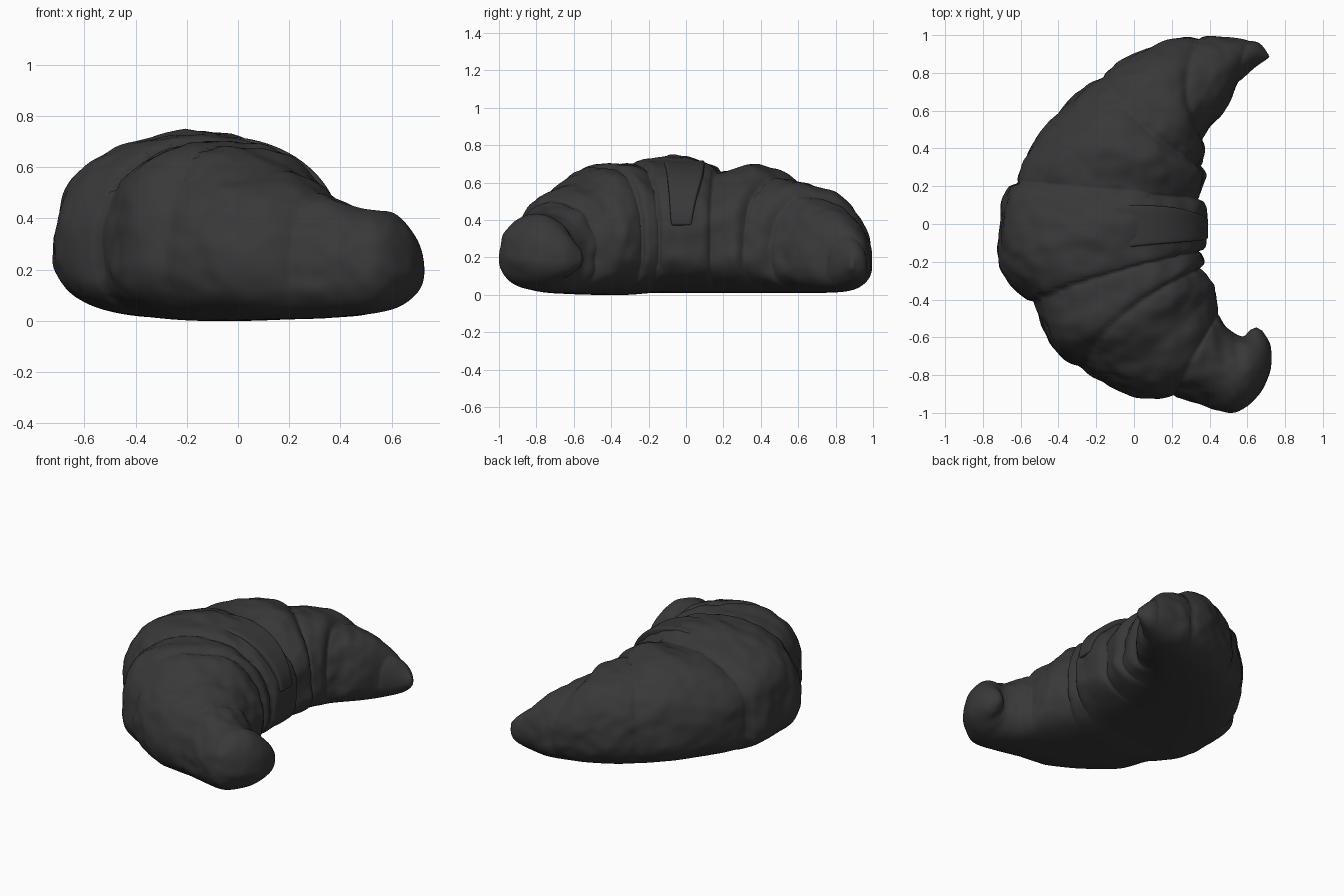
import bpy, bmesh, math
from mathutils import Vector, noise

if "Cube" in bpy.data.objects:
    bpy.data.objects.remove(bpy.data.objects["Cube"])

# Sections along the crescent: outer x, y, inner x, y, bottom z, top z
SECTIONS = [
    (.71, .90, .70, .87, .13, .19), (.65, .965, .63, .82, .07, .255),
    (.50, .985, .55, .73, .03, .365), (.34, .995, .48, .62, .015, .45),
    (.05, .92, .40, .48, .01, .565), (-.20, .775, .36, .37, .01, .62),
    (-.47, .50, .37, .26, .01, .685), (-.65, .22, .36, .14, .01, .68),
    (-.70, -.05, .37, 0, .01, .72), (-.685, -.24, .37, -.12, .01, .705),
    (-.54, -.43, .37, -.21, 0, .70), (-.40, -.68, .40, -.30, 0, .695),
    (-.10, -.865, .42, -.37, .005, .585), (.20, -.925, .46, -.47, .01, .515),
    (.38, -.97, .49, -.54, .02, .465), (.54, -1.0, .53, -.58, .03, .435),
    (.66, -.89, .57, -.60, .05, .41), (.72, -.78, .59, -.595, .08, .36),
    (.725, -.65, .60, -.58, .11, .30), (.68, -.565, .615, -.56, .15, .24)]
# Edges of the rolled dough layers: section number on the inner and outer side
EDGES = [(-1, -1), (1.9, 1.3), (4.4, 3.0), (5.6, 4.9), (7.1, 7.0),
         (9.2, 9.9), (10.2, 11.4), (12.9, 13.0), (20, 20)]
MIDDLE = 4
STEPS, AROUND = 14, 112


def spline(t):
    """Smooth section values at position t."""
    n = len(SECTIONS)
    i = min(int(t), n - 2)
    f = t - i
    a, b, c, d = (SECTIONS[max(0, min(n - 1, k))] for k in range(i - 1, i + 3))
    return [q + .5 * f * (r - p + f * (2*p - 5*q + 4*r - s + f * (3*(q - r) + s - p)))
            for p, q, r, s in zip(a, b, c, d)]


def layer_bulge(t, side):
    """Each layer swells, then drops sharply at the edge facing its tip."""
    cuts = [a + (b - a) * side for a, b in EDGES]
    for k in range(len(cuts) - 1):
        if cuts[k] <= t <= cuts[k + 1]:
            f = (t - cuts[k]) / (cuts[k + 1] - cuts[k])
            if k == MIDDLE:
                return .02 * (1 - abs(2 * f - 1) ** 8)
            if k < MIDDLE:
                f = 1 - f
            return .05 * max(f, 0) ** .4 * (1 - f ** 7) - .03
    return 0


def power(v, e):
    return math.copysign(abs(v) ** e, v)


def surface_point(t, phi):
    ox, oy, ix, iy, zb, zt = spline(t)
    outer, inner = Vector((ox, oy, 0)), Vector((ix, iy, 0))
    mid, half = (outer + inner) / 2, (outer - inner) / 2
    c, s = math.cos(phi), math.sin(phi)
    # full, flat-based sections in the middle, rounder ones at the horns
    full = max(0, 1 - abs((t - 8.5) / 7) ** 2)
    e = 2 / (2 + .9 * full) if s < 0 else 2 / (2 + (.17 + .1 * c) * full)
    u, v = power(c, e), power(s, e)
    zc = zb + .4 * (zt - zb)
    p = mid + half * u
    p.z = zc + v * ((zt - zc) if s > 0 else (zc - zb))
    # layers and lumpy crust fade out under the base and at the tips
    size = min(1, (zt - zb) / .5) * min(1, half.length / .15)
    fade = size * max(0, min(1, 1.15 + 1.3 * s))
    amount = layer_bulge(t, (u + 1) / 2) + .02 * noise.noise(p * 5) + .01 * noise.noise(p * 13)
    p += (half.normalized() * c + Vector((0, 0, s))) * amount * fade
    p.z = max(p.z, 0)
    return p


def finish(bm, name, material):
    bmesh.ops.recalc_face_normals(bm, faces=bm.faces)
    mesh = bpy.data.meshes.new(name)
    bm.to_mesh(mesh)
    bm.free()
    obj = bpy.data.objects.new(name, mesh)
    bpy.context.collection.objects.link(obj)
    mesh.materials.append(material)
    mesh.shade_smooth()
    return obj


crust = bpy.data.materials.new("dark_crust")
crust.diffuse_color = (.04, .04, .04, 1)
crust.use_nodes = True
crust.node_tree.nodes["Principled BSDF"].inputs["Base Color"].default_value = crust.diffuse_color

# Crescent body with rolled layers
bm = bmesh.new()
count = (len(SECTIONS) - 1) * STEPS
rings = [[bm.verts.new(surface_point(r / STEPS, 2 * math.pi * k / AROUND))
          for k in range(AROUND)] for r in range(count + 1)]
for a, b in zip(rings, rings[1:]):
    for k in range(AROUND):
        m = (k + 1) % AROUND
        bm.faces.new((a[k], a[m], b[m], b[k]))
# Rounded tips
for ring, push in ((rings[0], (.012, 0, 0)), (rings[-1], (0, .015, 0))):
    centre = sum((v.co for v in ring), Vector()) / AROUND
    tip = bm.verts.new(centre + Vector(push))
    for k in range(AROUND):
        bm.faces.new((ring[k], ring[(k + 1) % AROUND], tip))
finish(bm, "croissant_body", crust)

# End flap of the dough strip, folded down the inner side: x, z, y from, y to
FLAP = [(-.25, .65, -.15, .10), (-.08, .705, -.13, .10), (.08, .685, -.11, .10),
        (.22, .625, -.10, .09), (.32, .53, -.09, .06), (.365, .44, -.085, .04),
        (.37, .37, -.08, .03)]
bm = bmesh.new()
rows = [[bm.verts.new((x, y0 + (y1 - y0) * j / 4, z)) for j in range(5)]
        for x, z, y0, y1 in FLAP]
for a, b in zip(rows, rows[1:]):
    for j in range(4):
        bm.faces.new((a[j], b[j], b[j + 1], a[j + 1]))
flap = finish(bm, "end_flap", crust)
solid = flap.modifiers.new("thickness", "SOLIDIFY")
solid.thickness = .05
solid.offset = 0
bevel = flap.modifiers.new("soft_edges", "BEVEL")
bevel.width = .012
bevel.segments = 2
smooth = flap.modifiers.new("smooth", "SUBSURF")
smooth.levels = smooth.render_levels = 2
